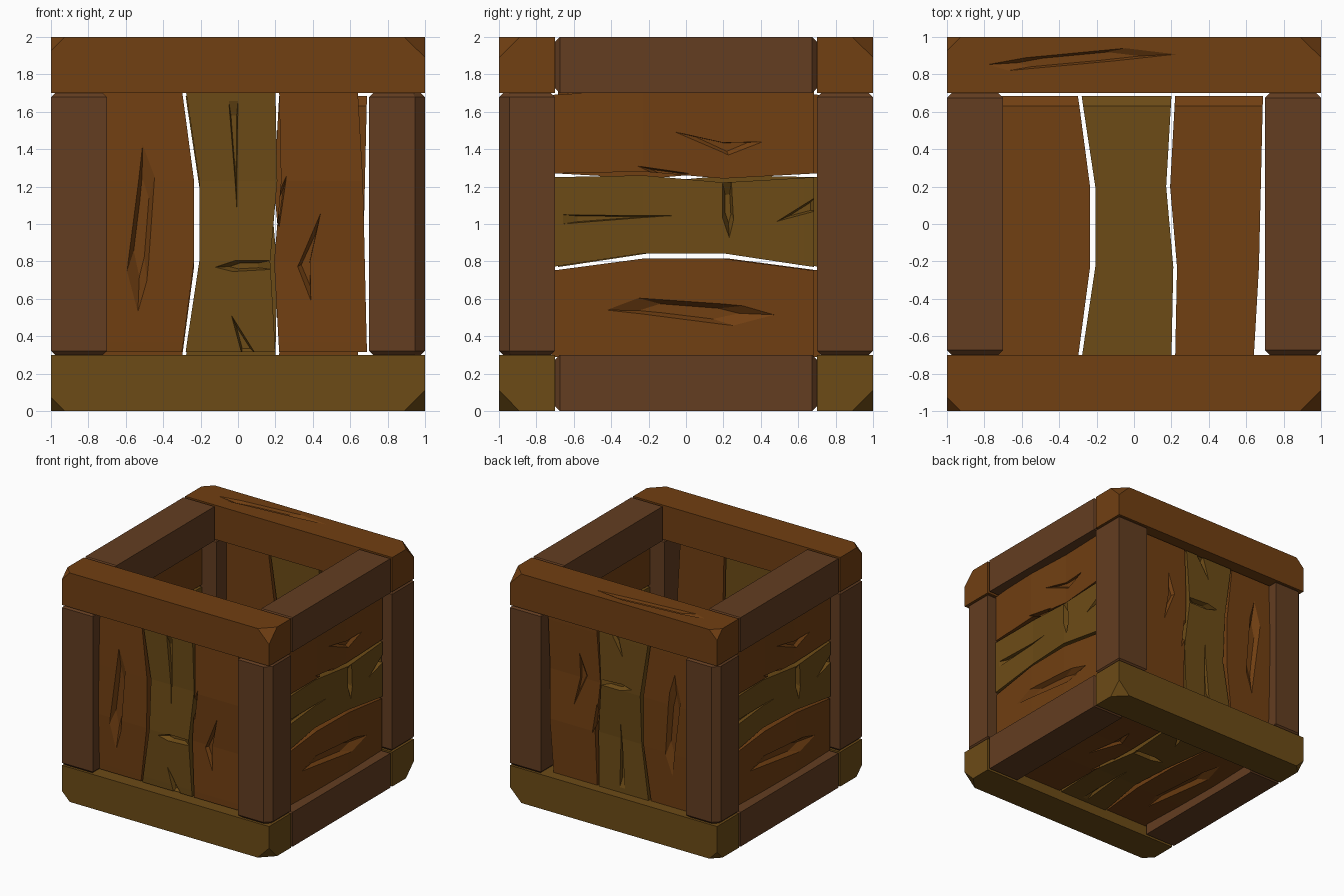
import bpy, bmesh
from mathutils import Vector, Matrix

if "Cube" in bpy.data.objects:
    bpy.data.objects.remove(bpy.data.objects["Cube"])


def material(name, rgb):
    m = bpy.data.materials.new(name)
    m.diffuse_color = (*rgb, 1)
    m.use_nodes = True
    m.node_tree.nodes["Principled BSDF"].inputs["Base Color"].default_value = m.diffuse_color
    return m


ORANGE = material("orange_wood", (0.165, 0.05, 0.006))
GOLD = material("golden_wood", (0.15, 0.07, 0.008))
DARK = material("dark_wood", (0.125, 0.047, 0.015))


def add(name, bm, mat):
    bmesh.ops.recalc_face_normals(bm, faces=bm.faces[:])
    me = bpy.data.meshes.new(name)
    bm.to_mesh(me)
    bm.free()
    me.materials.append(mat)
    ob = bpy.data.objects.new(name, me)
    bpy.context.collection.objects.link(ob)
    return ob


def carve(ob, outlines, top, depth, mat):
    """Cut shallow tapered cracks into the +Z face of an object."""
    for pts in outlines:
        bm = bmesh.new()
        c = sum((Vector(p) for p in pts), Vector((0, 0))) / len(pts)
        rings = []
        for z, s in ((top + 0.03, 1.4), (top - depth, 0.6)):
            rings.append([bm.verts.new((*(c + (Vector(p) - c) * s), z)) for p in pts])
        n = len(pts)
        for i in range(n):
            j = (i + 1) % n
            bm.faces.new((rings[0][i], rings[0][j], rings[1][j], rings[1][i]))
        bm.faces.new(rings[0])
        bm.faces.new(rings[1][::-1])
        bmesh.ops.triangulate(bm, faces=bm.faces[:])
        cutter = add("crack_cutter", bm, mat)
        mod = ob.modifiers.new("crack", 'BOOLEAN')
        mod.operation, mod.solver, mod.object = 'DIFFERENCE', 'EXACT', cutter
        dg = bpy.context.evaluated_depsgraph_get()
        me = bpy.data.meshes.new_from_object(ob.evaluated_get(dg))
        ob.modifiers.clear()
        ob.data = me
        bpy.data.objects.remove(cutter)


def box(lo, hi):
    bm = bmesh.new()
    bmesh.ops.create_cube(bm, size=1)
    for v in bm.verts:
        v.co = [(l + h) / 2 + c * (h - l) for l, h, c in zip(lo, hi, v.co)]
    return bm


def bevel_ends(bm, axis, half, centre, width):
    """Chamfer only the edges around the two end faces of a box."""
    e = [e for e in bm.edges
         if all(abs(abs(v.co[axis] - centre) - half) < 0.001 for v in e.verts)
         and abs(e.verts[0].co[axis] - e.verts[1].co[axis]) < 0.001]
    bmesh.ops.bevel(bm, geom=e, offset=width, affect='EDGES', segments=1)


# Long front and back beams with chopped outer corners
for side, sy in (("front", -1), ("back", 1)):
    for level, z, mat in (("bottom", 0, GOLD), ("top", 1.7, ORANGE)):
        y0, y1 = sorted((sy, sy * 0.7))
        bm = box((-1, y0, z), (1, y1, z + 0.3))
        outer_z = 0 if z == 0 else 2
        for sx, cut in ((-1, 0.075), (1, 0.11)):
            v = [v for v in bm.verts
                 if (v.co - Vector((sx, sy, outer_z))).length < 0.01]
            bmesh.ops.bevel(bm, geom=v, offset=cut, affect='VERTICES', segments=1)
        beam = add(f"{side}_{level}_beam", bm, mat)
        if side == "back" and level == "top":
            carve(beam, [[(-.82, .85), (-.6, .89), (-.02, .945), (.27, .91),
                          (-.1, .87), (-.7, .815)]], 2.0, 0.02, mat)

# Short side beams between them
for side, sx in (("left", -1), ("right", 1)):
    x0, x1 = sorted((sx, sx * 0.7))
    for level, z in (("bottom", 0), ("top", 1.7)):
        bm = box((x0, -0.7, z), (x1, 0.7, z + 0.3))
        bevel_ends(bm, 1, 0.7, 0, 0.025)
        add(f"{side}_{level}_beam", bm, DARK)

# Corner posts, two of them with a wide outer chamfer
for sx in (-1, 1):
    for sy in (-1, 1):
        x0, x1 = sorted((sx, sx * 0.7))
        y0, y1 = sorted((sy, sy * 0.7))
        bm = box((x0, y0, 0.3), (x1, y1, 1.7))
        if sx * sy < 0:
            e = [e for e in bm.edges
                 if all(abs(v.co.x - sx) + abs(v.co.y - sy) < 0.01 for v in e.verts)]
            bmesh.ops.bevel(bm, geom=e, offset=0.055, affect='EDGES', segments=1)
        bevel_ends(bm, 2, 0.7, 1, 0.022)
        add(f"{'front' if sy < 0 else 'back'}_{'left' if sx < 0 else 'right'}_post",
            bm, DARK)

# Plank panel: left edge, right edge, surface and underside at five stations, then cracks
ALONG = (-0.685, -0.63, -0.2, 0.23, 0.72)
UNDER = (-0.015, -0.06, -0.06, -0.06, -0.06)
PLANKS = [
    ("outer_plank", ORANGE, (-.76, -.76, -.76, -.76, -.76),
     (-.30, -.292, -.235, -.235, -.30), (.01, .012, .025, .02, .005),
     [[(-.51, .43), (-.45, .24), (-.49, -.28), (-.535, -.46), (-.585, -.23), (-.53, .22)]]),
    ("middle_plank", GOLD, (-.28, -.272, -.207, -.207, -.28),
     (.20, .197, .172, .21, .20), (.018, .02, .028, .005, .015),
     [[(-.10, -.23), (-.01, -.2), (.15, -.2), (.16, -.24), (-.02, -.25)],
      [(-.03, -.5), (.09, -.69), (.02, -.69)],
      [(-.05, .66), (-.005, .06), (0, .66)]]),
    ("notched_plank", ORANGE, (.22, .217, .193, .23, .22),
     (.69, .688, .678, .668, .64), (.018, .018, .005, .025, .01),
     [[(.44, .05), (.385, -.2), (.39, -.42), (.31, -.23)],
      [(.19, .1), (.255, .24), (.22, -.02)]]),
]


def plank(name, mat, left, right, height, cracks):
    bm = bmesh.new()
    rows = [[bm.verts.new(p) for p in ((l, b, u), (r, b, u), (r, b, h), (l, b, h))]
            for b, l, r, h, u in zip(ALONG, left, right, height, UNDER)]
    for p, q in zip(rows, rows[1:]):
        for i in range(4):
            j = (i + 1) % 4
            bm.faces.new((p[i], p[j], q[j], q[i]))
    bm.faces.new(rows[0])
    bm.faces.new(rows[-1][::-1])
    bmesh.ops.triangulate(bm, faces=[f for f in bm.faces if len(f.verts) == 4])
    ob = add(name, bm, mat)
    carve(ob, cracks, 0.015, 0.03, mat)
    return ob


# Each wall: directions across, along and outward, plus its centre
X, Y, Z = Vector((1, 0, 0)), Vector((0, 1, 0)), Vector((0, 0, 1))
WALLS = {
    "front": (X, Z, -Y, (0, -0.9, 1)),
    "back": (X, -Z, Y, (0, 0.9, 1)),
    "right": (Z, -Y, X, (0.9, 0, 1.05)),
    "left": (Z, Y, -X, (-0.9, 0, 1.05)),
    "floor": (X, -Y, -Z, (0, 0, 0.1)),
}
for spec in PLANKS:
    source = plank(*spec)
    for wall, (a, b, n, centre) in WALLS.items():
        ob = bpy.data.objects.new(f"{wall}_{spec[0]}", source.data)
        ob.matrix_world = Matrix.Translation(centre) @ Matrix((a, b, n)).transposed().to_4x4()
        bpy.context.collection.objects.link(ob)
    bpy.data.objects.remove(source)
